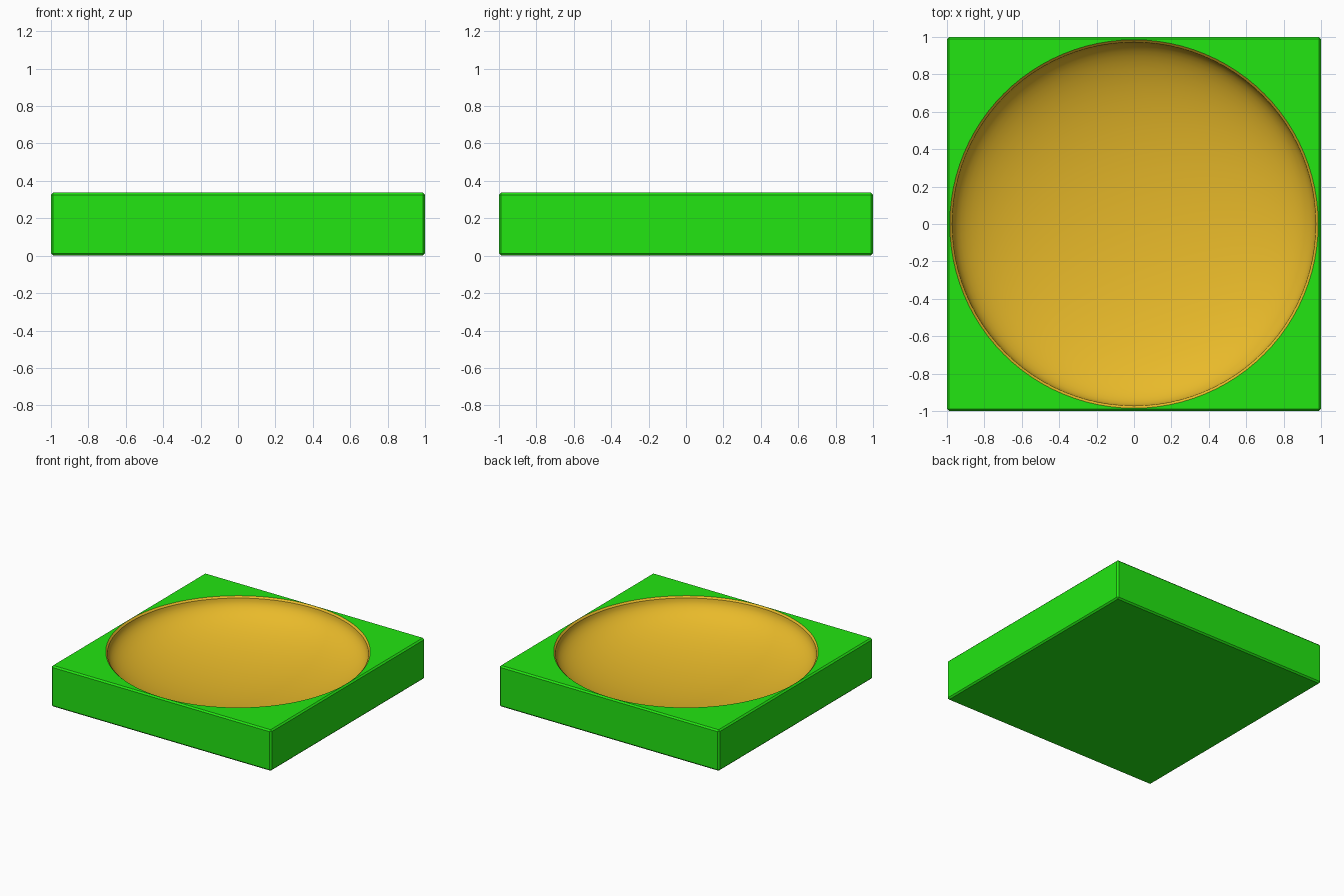
import bpy, bmesh, math

if "Cube" in bpy.data.objects:
    bpy.data.objects.remove(bpy.data.objects["Cube"])

H = 0.337        # block height
RIM = 0.985      # outer rim radius
CH = 0.013       # rim chamfer and block edge bevel
DEPTH = 0.295    # bowl depth


def material(name, color):
    m = bpy.data.materials.new(name)
    m.diffuse_color = color
    m.use_nodes = True
    m.node_tree.nodes["Principled BSDF"].inputs["Base Color"].default_value = m.diffuse_color
    return m


def new_object(name, bm, mat):
    mesh = bpy.data.meshes.new(name)
    bm.to_mesh(mesh)
    bm.free()
    ob = bpy.data.objects.new(name, mesh)
    bpy.context.collection.objects.link(ob)
    mesh.materials.append(mat)
    return ob


green = material("green", (0.016, 0.79, 0.006, 1))
gold = material("gold", (0.81, 0.49, 0.023, 1))

# Square block with slim chamfered edges
bm = bmesh.new()
bmesh.ops.create_cube(bm, size=1)
bmesh.ops.scale(bm, vec=(2, 2, H), verts=bm.verts)
bmesh.ops.translate(bm, vec=(0, 0, H / 2), verts=bm.verts)
bmesh.ops.bevel(bm, geom=bm.edges[:], offset=0.012, segments=1, profile=0.5, affect='EDGES')
block = new_object("block", bm, green)

# Bowl cutter: chamfered rim over a flattened half ellipsoid, spun round z
r, n = RIM - CH, 20
profile = [(0, H + 0.01), (RIM + 0.01, H + 0.01), (r, H - CH)]
for i in range(1, n + 1):
    a = math.pi / 2 * i / n
    profile.append((r * math.cos(a), H - CH - (DEPTH - CH) * math.sin(a)))
profile[-1] = (0, H - DEPTH)
bm = bmesh.new()
vs = [bm.verts.new((x, 0, z)) for x, z in profile]
es = [bm.edges.new(p) for p in zip(vs, vs[1:])]
bmesh.ops.spin(bm, geom=vs + es, cent=(0, 0, 0), axis=(0, 0, 1), angle=math.tau, steps=96)
bmesh.ops.remove_doubles(bm, verts=bm.verts, dist=1e-5)
bmesh.ops.recalc_face_normals(bm, faces=bm.faces)
cutter = new_object("bowl_cutter", bm, gold)
cutter.hide_render = True

# Carve the bowl, keeping the gold colour inside
block.data.materials.append(gold)
mod = block.modifiers.new("bowl", 'BOOLEAN')
mod.operation = 'DIFFERENCE'
mod.solver = 'EXACT'
mod.material_mode = 'TRANSFER'
mod.object = cutter
bpy.context.view_layer.objects.active = block
bpy.ops.object.select_all(action='DESELECT')
block.select_set(True)
bpy.ops.object.modifier_apply(modifier=mod.name)
bpy.data.objects.remove(cutter)
bpy.ops.object.shade_smooth_by_angle(angle=math.radians(20))
